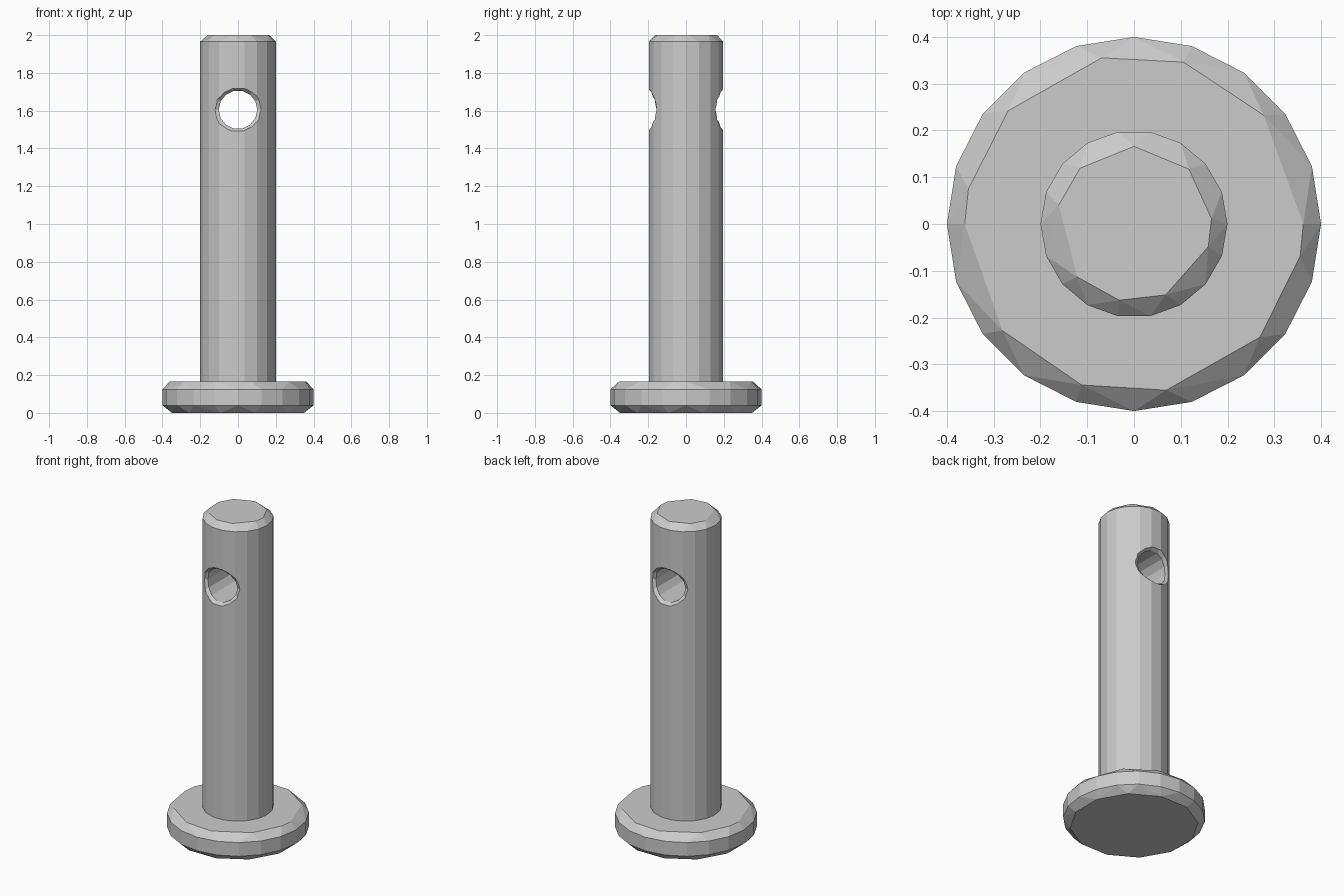
import bpy, bmesh
from math import sin, cos, radians, sqrt

if "Cube" in bpy.data.objects:
    bpy.data.objects.remove(bpy.data.objects["Cube"])


def even(n, start=0):
    return [start + 360 * i / n for i in range(n)]


def make_object(name, bm):
    bmesh.ops.recalc_face_normals(bm, faces=bm.faces)
    mesh = bpy.data.meshes.new(name)
    bm.to_mesh(mesh)
    bm.free()
    ob = bpy.data.objects.new(name, mesh)
    bpy.context.collection.objects.link(ob)
    return ob


def faceted_disc(name, rings):
    """Convex solid wrapped around rings of (radius, z, angles)."""
    bm = bmesh.new()
    for r, z, angles in rings:
        for a in angles:
            bm.verts.new((r * cos(radians(a)), r * sin(radians(a)), z))
    bmesh.ops.convex_hull(bm, input=bm.verts)
    bmesh.ops.dissolve_limit(bm, angle_limit=radians(1), verts=bm.verts, edges=bm.edges)
    return make_object(name, bm)


def boolean(target, other, operation):
    mod = target.modifiers.new(operation.lower(), 'BOOLEAN')
    mod.operation = operation
    mod.solver = 'EXACT'
    mod.object = other
    bpy.context.view_layer.objects.active = target
    bpy.ops.object.modifier_apply(modifier=mod.name)
    bpy.data.objects.remove(other)


# Shaft and wide head, with coarsely faceted chamfers
shaft_top = [90, 45, 4, -17, -66, -101, -137, 166, 134]
head_cap = [101, 73, 40, 0, -11, -42, -79, -108, -141, 180, 168, 138]
pin = faceted_disc("pin", [(0.2, 0.1, even(18)), (0.2, 1.965, even(18)),
                           (0.166, 2.0, shaft_top)])
head = faceted_disc("head", [(0.362, 0, even(12, 15)), (0.4, 0.04, even(20)),
                             (0.4, 0.125, even(20)), (0.362, 0.165, head_cap)])
boolean(pin, head, 'UNION')

# Cross hole cutter, flared so its chamfer follows the round shaft
N, R, HOLE, HOLE_Z = 14, 0.2, 0.102, 1.605
columns = []
for a in even(N):
    c, s = cos(radians(a)), sin(radians(a))
    rim = 0.12 + 0.01 * c * c
    y_rim = sqrt(R * R - (rim * c) ** 2)
    y_in = sqrt(R * R - (HOLE * c) ** 2) - 0.022
    half = [(HOLE, y_in), (2 * rim - HOLE, 2 * y_rim - y_in + 0.01), (0.16, 0.3)]
    path = [(r, -y) for r, y in reversed(half)] + half
    columns.append([(r * c, y, HOLE_Z + r * s) for r, y in path])
bm = bmesh.new()
cols = [[bm.verts.new(p) for p in col] for col in columns]
for i in range(N):
    a, b = cols[i], cols[(i + 1) % N]
    for j in range(len(a) - 1):
        bm.faces.new((a[j], a[j + 1], b[j + 1], b[j]))
for end in (0, -1):
    bm.faces.new([col[end] for col in cols])
cutter = make_object("hole_cutter", bm)
cutter.hide_render = True
boolean(pin, cutter, 'DIFFERENCE')
